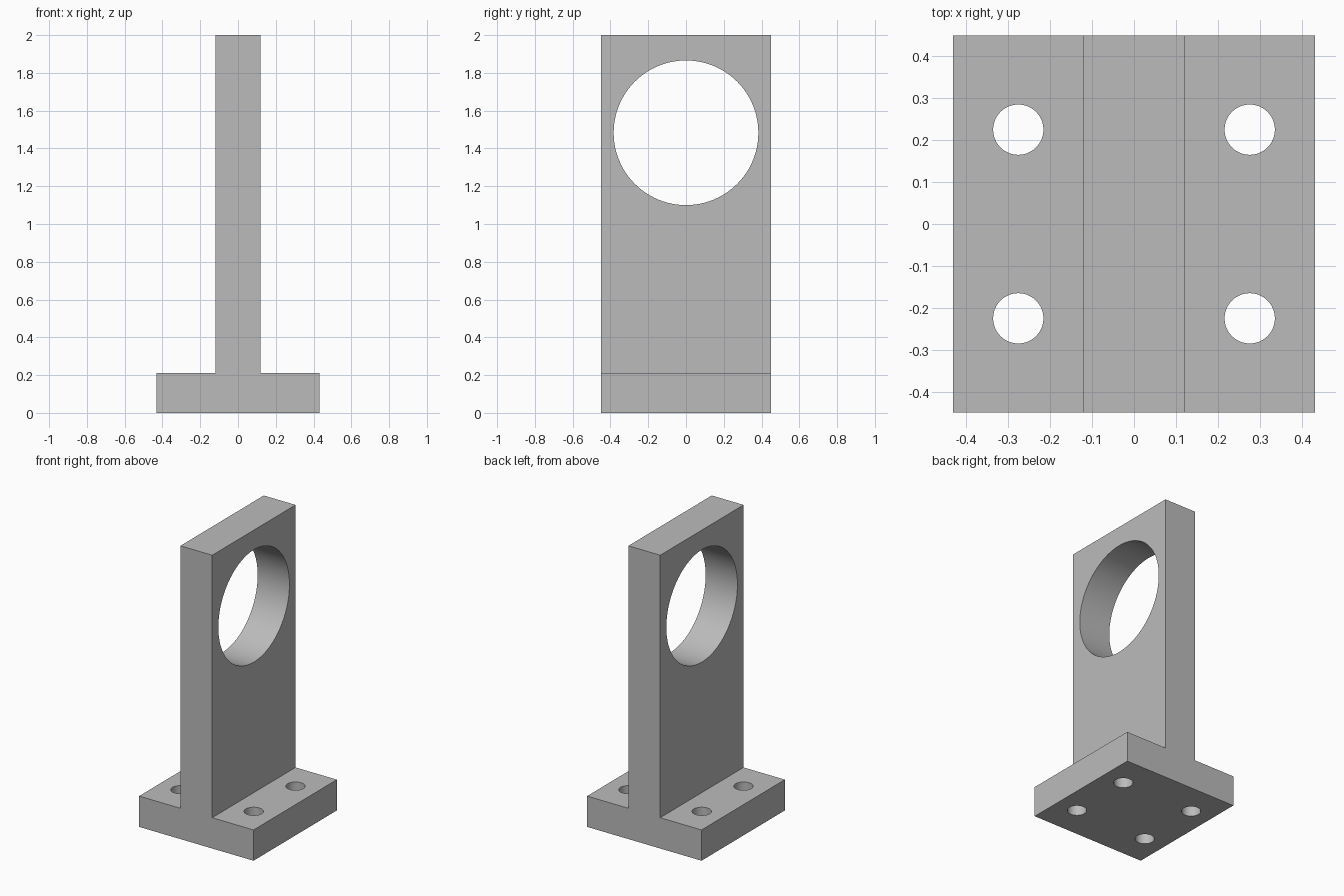
import bpy
import bmesh
import math

cube = bpy.data.objects.get("Cube")
if cube:
    bpy.data.objects.remove(cube, do_unlink=True)

# Overall sizes
BASE_X, DEPTH_Y, BASE_Z = 0.4315, 0.449, 0.21
PLATE_X, TOP_Z = 0.12, 2.0
BORE_Z, BORE_R = 1.483, 0.383
BOLT_X, BOLT_Y, BOLT_R = 0.276, 0.225, 0.06

# Grey metal
grey = bpy.data.materials.new("grey metal")
grey.use_nodes = True
colour = (0.5, 0.5, 0.5, 1)
grey.diffuse_color = colour
grey.node_tree.nodes["Principled BSDF"].inputs["Base Color"].default_value = colour

# Inverted T profile, extruded front to back
half = [(BASE_X, 0), (BASE_X, BASE_Z), (PLATE_X, BASE_Z), (PLATE_X, TOP_Z)]
profile = half + [(-x, z) for x, z in reversed(half)]
bm = bmesh.new()
face = bm.faces.new([bm.verts.new((x, -DEPTH_Y, z)) for x, z in profile])
extruded = bmesh.ops.extrude_face_region(bm, geom=[face])["geom"]
bmesh.ops.translate(bm, vec=(0, 2 * DEPTH_Y, 0),
                    verts=[v for v in extruded if isinstance(v, bmesh.types.BMVert)])
bmesh.ops.recalc_face_normals(bm, faces=bm.faces)
mesh = bpy.data.meshes.new("bearing_bracket")
bm.to_mesh(mesh)
bm.free()
mesh.materials.append(grey)
bracket = bpy.data.objects.new("bearing_bracket", mesh)
bpy.context.collection.objects.link(bracket)


def drill(name, location, radius, length, sides, rotation=(0, 0, 0)):
    """Cut a round through hole in the bracket."""
    bpy.ops.mesh.primitive_cylinder_add(vertices=sides, radius=radius, depth=length,
                                        location=location, rotation=rotation)
    cutter = bpy.context.object
    cutter.name = name
    cutter.hide_render = True
    cutter.data.materials.append(grey)
    cut = bracket.modifiers.new(name, "BOOLEAN")
    cut.operation = "DIFFERENCE"
    cut.solver = "EXACT"
    cut.object = cutter
    bpy.ops.object.select_all(action="DESELECT")
    bracket.select_set(True)
    bpy.context.view_layer.objects.active = bracket
    bpy.ops.object.modifier_apply(modifier=cut.name)
    bpy.data.objects.remove(cutter, do_unlink=True)


# Large bore through the upright
drill("bore", (0, 0, BORE_Z), BORE_R, 4 * PLATE_X, 96, (0, math.pi / 2, 0))

# Four bolt holes through the base
for sx in (-1, 1):
    for sy in (-1, 1):
        drill("bolt_hole", (sx * BOLT_X, sy * BOLT_Y, BASE_Z / 2), BOLT_R, 2 * BASE_Z, 48)

bpy.ops.object.shade_smooth_by_angle(angle=math.radians(30))
